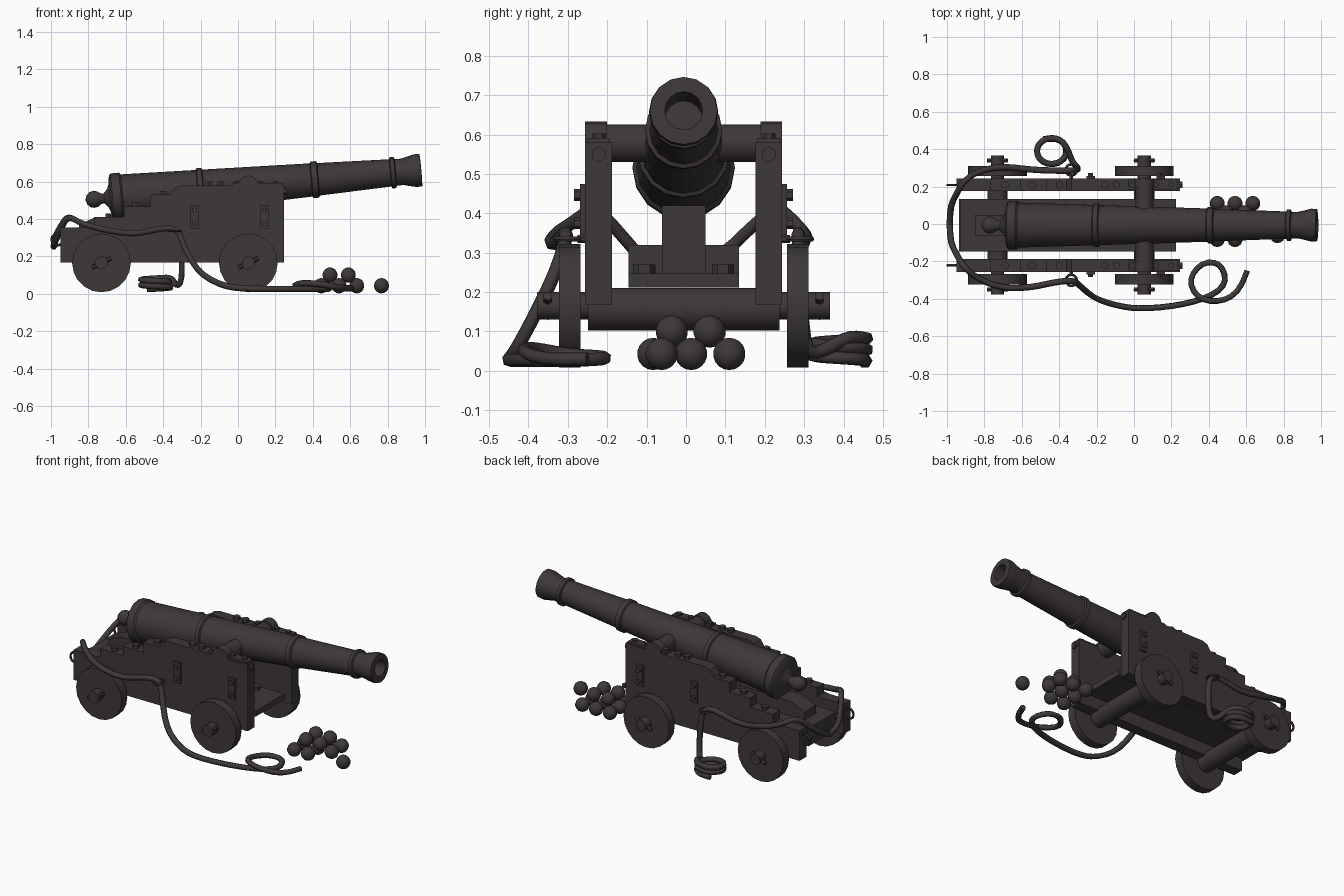
import bpy, bmesh, math
from mathutils import Vector, Matrix

if "Cube" in bpy.data.objects:
    bpy.data.objects.remove(bpy.data.objects["Cube"])

CY = -0.006  # centre line of gun and carriage
iron = bpy.data.materials.new("dark_iron_brown")
iron.diffuse_color = (0.048, 0.040, 0.039, 1)
iron.use_nodes = True
iron.node_tree.nodes["Principled BSDF"].inputs["Base Color"].default_value = iron.diffuse_color


def finish(name, bm, smooth=True):
    bmesh.ops.recalc_face_normals(bm, faces=bm.faces[:])
    me = bpy.data.meshes.new(name)
    bm.to_mesh(me)
    bm.free()
    me.materials.append(iron)
    ob = bpy.data.objects.new(name, me)
    bpy.context.collection.objects.link(ob)
    if smooth:
        bpy.ops.object.select_all(action='DESELECT')
        ob.select_set(True)
        bpy.context.view_layer.objects.active = ob
        bpy.ops.object.shade_smooth_by_angle(angle=math.radians(35))
    return ob


def box(name, lo, hi):
    bm = bmesh.new()
    lo, hi = Vector(lo), Vector(hi)
    bmesh.ops.create_cube(bm, size=1, matrix=Matrix.Translation((lo + hi) / 2) @ Matrix.Diagonal((*(hi - lo), 1)))
    return finish(name, bm, False)


def rod(name, a, b, r, n=16, r2=None):
    a, b = Vector(a), Vector(b)
    bm = bmesh.new()
    rot = (b - a).to_track_quat('Z', 'Y').to_matrix().to_4x4()
    bmesh.ops.create_cone(bm, cap_ends=True, segments=n, radius1=r, radius2=r if r2 is None else r2,
                          depth=(b - a).length, matrix=Matrix.Translation((a + b) / 2) @ rot)
    return finish(name, bm)


def prism(name, pts, y0, y1):
    """Extrude an x-z outline along y."""
    bm = bmesh.new()
    f = bm.faces.new([bm.verts.new((x, y0, z)) for x, z in pts])
    ext = bmesh.ops.extrude_face_region(bm, geom=[f])
    bmesh.ops.translate(bm, vec=(0, y1 - y0, 0), verts=[v for v in ext['geom'] if isinstance(v, bmesh.types.BMVert)])
    return finish(name, bm, False)


def lathe(name, prof, n, origin, direction):
    """Revolve (distance, radius) pairs around an axis."""
    m = Matrix.Translation(origin) @ Vector(direction).to_track_quat('Z', 'Y').to_matrix().to_4x4()
    bm = bmesh.new()
    rows = []
    for d, r in prof:
        k = [(r * math.cos(2 * math.pi * i / n), r * math.sin(2 * math.pi * i / n), d) for i in range(n)]
        rows.append([bm.verts.new(m @ Vector(p)) for p in (k if r else [(0, 0, d)])])
    for a, b in zip(rows, rows[1:]):
        for i in range(n):
            j = (i + 1) % n
            q = [a[i % len(a)], a[j % len(a)], b[j % len(b)], b[i % len(b)]]
            bm.faces.new(list(dict.fromkeys(q)))
    return finish(name, bm)


def rope(name, pts, r=0.017):
    """Round tube along a smooth path."""
    cu = bpy.data.curves.new(name, 'CURVE')
    cu.dimensions = '3D'
    cu.bevel_depth = r
    cu.bevel_resolution = 1
    cu.use_fill_caps = True
    sp = cu.splines.new('NURBS')
    sp.points.add(len(pts) - 1)
    for p, c in zip(sp.points, pts):
        p.co = (*c, 1)
    sp.use_endpoint_u = True
    sp.order_u = 3
    sp.resolution_u = 3
    cu.materials.append(iron)
    ob = bpy.data.objects.new(name, cu)
    bpy.context.collection.objects.link(ob)


def ring(name, c, R, r, axis):
    bm = bmesh.new()
    rot = Vector(axis).to_track_quat('Z', 'Y').to_matrix()
    grid = []
    for i in range(12):
        a = 2 * math.pi * i / 12
        grid.append([])
        for j in range(6):
            b = 2 * math.pi * j / 6
            p = Vector(((R + r * math.cos(b)) * math.cos(a), (R + r * math.cos(b)) * math.sin(a), r * math.sin(b)))
            grid[-1].append(bm.verts.new(Vector(c) + rot @ p))
    for i in range(12):
        for j in range(6):
            k, l = (i + 1) % 12, (j + 1) % 6
            bm.faces.new((grid[i][j], grid[k][j], grid[k][l], grid[i][l]))
    finish(name, bm)


# barrel with rings, flared muzzle, bore and cascabel knob
A = Vector((-0.77, CY, 0.505))
axis = Vector((0.98, CY, 0.661)) - A
prof = [(-0.046, 0), (-0.038, 0.024), (-0.022, 0.04), (0, 0.046), (0.022, 0.04), (0.038, 0.028), (0.055, 0.027),
        (0.075, 0.05), (0.085, 0.075), (0.09, 0.118), (0.1, 0.13), (0.145, 0.13), (0.155, 0.12),
        (0.555, 0.108), (0.56, 0.117), (0.585, 0.117), (0.59, 0.107), (1.165, 0.089), (1.17, 0.098),
        (1.2, 0.098), (1.205, 0.087), (1.59, 0.073), (1.595, 0.084), (1.615, 0.084), (1.62, 0.071),
        (1.655, 0.071), (1.725, 0.088), (1.755, 0.086), (1.757, 0.048), (1.5, 0.048), (1.5, 0)]
lathe("barrel", prof, 16, A, axis)
rod("trunnion", (0.055, CY - 0.2, 0.578), (0.055, CY + 0.2, 0.578), 0.048)

# stepped cheek outline
cheek = [(-0.95, 0.168), (0.245, 0.168), (0.245, 0.58), (-0.30, 0.58), (-0.335, 0.568), (-0.36, 0.53), (-0.47, 0.53),
         (-0.47, 0.467), (-0.61, 0.467), (-0.61, 0.41), (-0.77, 0.41), (-0.77, 0.355), (-0.95, 0.355)]
for s, side in ((-1, "near"), (1, "far")):
    def Y(v):
        return CY + s * v
    prism("cheek_" + side, cheek, Y(0.182), Y(0.25))
    rod("trunnion_cap_" + side, (0.055, Y(0.195), 0.58), (0.055, Y(0.25), 0.58), 0.053)
    box("cap_strap_" + side, (-0.03, Y(0.216) - 0.028, 0.58), (0.235, Y(0.216) + 0.028, 0.592))
    for x in (-0.01, 0.12, 0.2):
        rod("strap_bolt_" + side, (x, Y(0.216), 0.585), (x, Y(0.216), 0.603), 0.017, 6)
    # bolts on the steps and the front end
    for x, z in ((-0.69, 0.41), (-0.545, 0.467), (-0.4, 0.53), (-0.155, 0.58), (-0.095, 0.58)):
        rod("step_bolt_" + side, (x, Y(0.216), z - 0.01), (x, Y(0.216), z + 0.02), 0.021, 6)
    rod("front_bolt_" + side, (0.24, Y(0.216), 0.55), (0.26, Y(0.216), 0.55), 0.02, 6)
    # side plates with bolts
    for x in (-0.232, 0.142):
        box("side_plate_" + side, (x - 0.023, Y(0.255) - 0.008, 0.345), (x + 0.023, Y(0.255) + 0.008, 0.475))
        for z in (0.375, 0.447):
            rod("plate_bolt_" + side, (x, Y(0.255), z), (x, Y(0.278), z), 0.015, 6)
    # wheels, axle ends and slanted linch pins
    for x in (-0.73, 0.055):
        rod("wheel_" + side, (x, Y(0.262), 0.165), (x, Y(0.317), 0.165), 0.157, 20)
        rod("axle_end_" + side, (x, Y(0.2), 0.165), (x, Y(0.372), 0.165), 0.035, 12)
        rod("linch_pin_" + side, (x - 0.052, Y(0.345), 0.14), (x + 0.052, Y(0.345), 0.19), 0.012, 6)
    # rope eyes
    ring("side_eye_" + side, (-0.335, Y(0.295), 0.335), 0.03, 0.007, (0, 0, 1))
    rod("side_eye_pin_" + side, (-0.335, Y(0.24), 0.335), (-0.335, Y(0.27), 0.335), 0.01, 6)
    ring("rear_eye_" + side, (-0.965, Y(0.215), 0.29), 0.032, 0.007, (0, 1, 0))

# axles, bed and elevating wedge
for x in (-0.73, 0.055):
    rod("axle", (x, CY - 0.243, 0.157), (x, CY + 0.243, 0.157), 0.054)
bed = box("bed", (-0.935, CY - 0.14, 0.212), (0.225, CY + 0.14, 0.247))
for y in (-0.1, 0.1):
    for x in (-0.73, 0.055):
        rod("bed_bolt", (x, CY + y, 0.24), (x, CY + y, 0.27), 0.028, 6)
prism("stool", [(-0.93, 0.24), (-0.66, 0.24), (-0.66, 0.32), (-0.93, 0.32)], CY - 0.14, CY + 0.14)
prism("wedge", [(-0.85, 0.24), (-0.40, 0.24), (-0.40, 0.42), (-0.76, 0.41), (-0.85, 0.37)], CY - 0.055, CY + 0.055)

# breeching rope: rear sag, along both sides, through the eyes, down to the floor
rope("rope_near", [(-0.985, 0, 0.25), (-0.985, -0.09, 0.26), (-0.95, -0.16, 0.34), (-0.91, -0.23, 0.42),
                   (-0.84, -0.29, 0.375), (-0.71, -0.345, 0.34), (-0.55, -0.34, 0.315), (-0.42, -0.31, 0.35),
                   (-0.32, -0.30, 0.35), (-0.29, -0.33, 0.25), (-0.21, -0.40, 0.11), (-0.08, -0.44, 0.04),
                   (0.04, -0.455, 0.026), (0.25, -0.435, 0.026), (0.42, -0.385, 0.026), (0.50, -0.31, 0.026),
                   (0.46, -0.205, 0.03), (0.36, -0.205, 0.035), (0.29, -0.30, 0.04), (0.34, -0.40, 0.06),
                   (0.46, -0.42, 0.05), (0.57, -0.36, 0.026), (0.605, -0.25, 0.03)])
coil = [(-0.44 + 0.085 * math.cos(a), 0.39 + 0.075 * math.sin(a), 0.088 - 0.0036 * i)
        for i, a in ((i, 0.3 + i * 0.8) for i in range(19))]
rope("rope_far", [(-0.985, 0, 0.25), (-0.985, 0.09, 0.29), (-0.95, 0.16, 0.36), (-0.91, 0.23, 0.42),
                  (-0.84, 0.28, 0.375), (-0.71, 0.31, 0.34), (-0.55, 0.29, 0.315), (-0.42, 0.285, 0.35),
                  (-0.32, 0.285, 0.35), (-0.30, 0.29, 0.22), (-0.30, 0.30, 0.06), (-0.33, 0.33, 0.04)] + coil)

# pile of shot with one stray ball
S = [(x, y, 0.043) for x in (0.445, 0.54, 0.635) for y in (0.11, 0.013, -0.083)][:-1]
S += [(x, y, 0.1) for x in (0.492, 0.59) for y in (0.06, -0.036)] + [(0.767, -0.062, 0.043)]
for p in S:
    bm = bmesh.new()
    bmesh.ops.create_uvsphere(bm, u_segments=14, v_segments=9, radius=0.041, matrix=Matrix.Translation(p))
    finish("shot_ball", bm)
